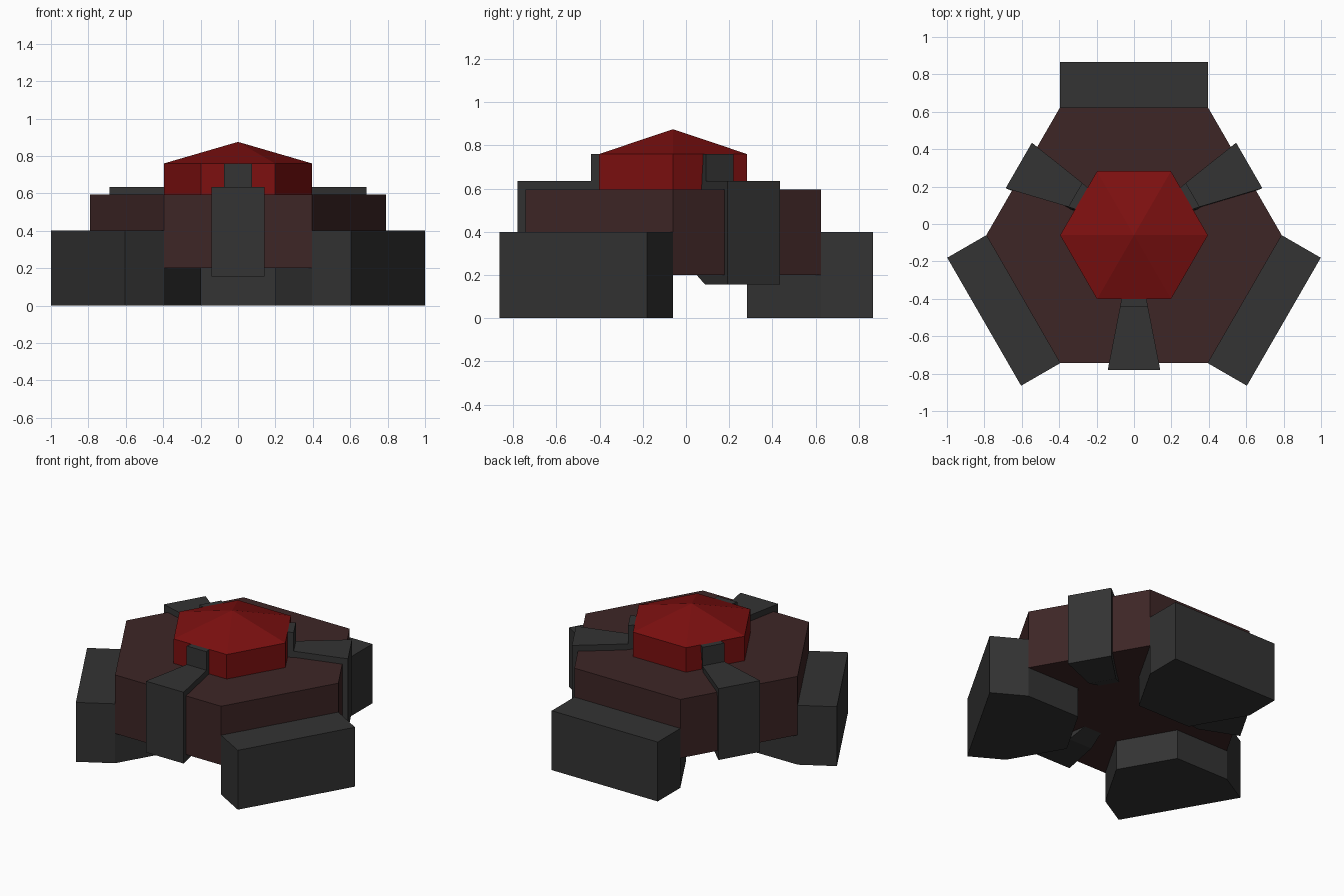
import bpy
import bmesh
from math import radians
from mathutils import Matrix, Vector

cube = bpy.data.objects.get("Cube")
if cube:
    bpy.data.objects.remove(cube, do_unlink=True)

CENTRE = Vector((0, -0.06, 0))
RADIUS = 0.79          # corner radius of the hexagonal body


def material(name, colour):
    mat = bpy.data.materials.new(name)
    mat.use_nodes = True
    mat.diffuse_color = (*colour, 1)
    mat.node_tree.nodes["Principled BSDF"].inputs["Base Color"].default_value = (*colour, 1)
    return mat


GREY = material("dark grey", (0.033, 0.033, 0.033))
MAROON = material("dark maroon", (0.048, 0.019, 0.019))
RED = material("deep red", (0.205, 0.005, 0.005))


def finish(name, bm, mat, angle=0):
    """Turn a bmesh into an object, rotated about the shared centre axis."""
    bmesh.ops.rotate(bm, verts=bm.verts, cent=(0, 0, 0),
                     matrix=Matrix.Rotation(radians(angle), 3, "Z"))
    bmesh.ops.translate(bm, verts=bm.verts, vec=CENTRE)
    bmesh.ops.recalc_face_normals(bm, faces=bm.faces)
    mesh = bpy.data.meshes.new(name)
    bm.to_mesh(mesh)
    bm.free()
    mesh.materials.append(mat)
    obj = bpy.data.objects.new(name, mesh)
    bpy.context.collection.objects.link(obj)
    return obj


def loft(low, high):
    """Closed solid between two matching outlines."""
    bm = bmesh.new()
    a = [bm.verts.new(p) for p in low]
    b = [bm.verts.new(p) for p in high]
    bm.faces.new(a)
    bm.faces.new(b)
    for i in range(len(a)):
        j = (i + 1) % len(a)
        bm.faces.new((a[i], a[j], b[j], b[i]))
    return bm


def hexagon(radius, z):
    return [Matrix.Rotation(radians(60 * i), 3, "Z") @ Vector((radius, 0, z))
            for i in range(6)]


# Hexagonal body
finish("body", loft(hexagon(RADIUS, 0.2), hexagon(RADIUS, 0.595)), MAROON)

# Red cap with a shallow pointed roof
cap = loft(hexagon(RADIUS / 2, 0.595), hexagon(RADIUS / 2, 0.76))
cap.faces.ensure_lookup_table()
roof = max(cap.faces, key=lambda f: f.calc_center_median().z)
bmesh.ops.poke(cap, faces=[roof])
max(cap.verts, key=lambda v: v.co.xy.length < 0.01).co.z = 0.875
finish("cap", cap, RED)

# Three feet: outlines point along +x before turning
half = [(0.342, 0.198), (0.685, 0.395), (0.925, 0.395)]
foot = half + [(x, -y) for x, y in reversed(half)]
for name, angle in (("back_foot", 90), ("right_foot", 210), ("left_foot", 330)):
    finish(name, loft([(x, y, 0) for x, y in foot],
                      [(x, y, 0.4) for x, y in foot]), GREY, angle)

# Three wedge-shaped clamps wrapping over the body edge up to the cap
clamp = [(0.33, 0.2), (0.45, 0.155), (0.72, 0.155), (0.72, 0.635),
         (0.38, 0.635), (0.38, 0.76), (0.33, 0.76)]


def clamp_side(sign, skew):
    points = []
    for r, z in clamp:
        # The side clamps lean slightly toward the back
        shift = 0.015 if r > 0.7 else 0.03 if z > 0.6 else 0
        points.append((r, sign * 0.195 * r + skew * shift, z))
    return points


for name, angle, skew in (("front_clamp", 270, 0), ("left_clamp", 30, 1),
                          ("right_clamp", 150, -1)):
    finish(name, loft(clamp_side(-1, skew), clamp_side(1, skew)), GREY, angle)
